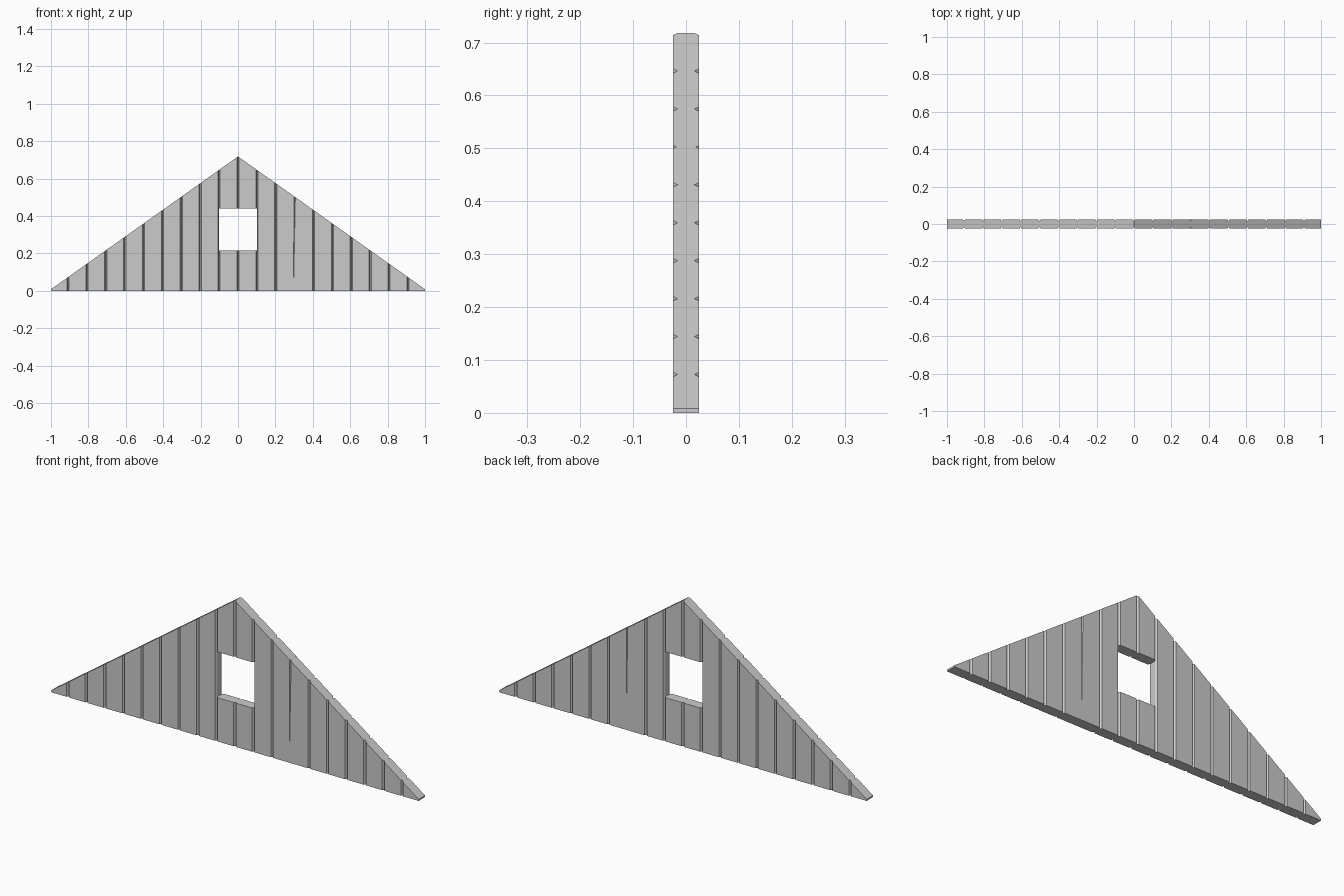
import bpy, bmesh

if "Cube" in bpy.data.objects:
    bpy.data.objects.remove(bpy.data.objects["Cube"])

HALF_T = 0.025      # half wall thickness
PEAK = 0.715
EAVE = 0.008
PITCH = 0.101       # board spacing
GROOVE_W = 0.006    # half groove width
GROOVE_D = 0.0095


def loft(bm, ring_a, ring_b):
    """Close a solid between two matching rings."""
    a = [bm.verts.new(p) for p in ring_a]
    b = [bm.verts.new(p) for p in ring_b]
    n = len(a)
    faces = [bm.faces.new(a), bm.faces.new(b[::-1])]
    for i in range(n):
        j = (i + 1) % n
        faces.append(bm.faces.new((a[j], a[i], b[i], b[j])))
    bmesh.ops.recalc_face_normals(bm, faces=faces)


def make_object(name, bm):
    mesh = bpy.data.meshes.new(name)
    bm.to_mesh(mesh)
    bm.free()
    obj = bpy.data.objects.new(name, mesh)
    bpy.context.collection.objects.link(obj)
    return obj


def slab(name, outline, half):
    bm = bmesh.new()
    loft(bm, [(x, -half, z) for x, z in outline], [(x, half, z) for x, z in outline])
    return make_object(name, bm)


def v_ring(x, side, half_w, depth, z):
    """Triangular groove section, opened a little beyond the wall face."""
    out = 0.005
    w = half_w * (1 + out / depth)
    return [(x - w, side * (HALF_T + out), z),
            (x + w, side * (HALF_T + out), z),
            (x, side * (HALF_T - depth), z)]


# gable wall
gable = slab("gable_wall", [(-1, 0), (1, 0), (1, EAVE), (0, PEAK + 0.003), (-1, EAVE)], HALF_T)

# window opening
w = PITCH
window = slab("window_cutter", [(-w, 0.215), (w, 0.215), (w, 0.44), (-w, 0.44)], 0.1)

# board grooves on both faces; one of them tapers out before the bottom
bm = bmesh.new()
for side in (-1, 1):
    for i in range(-9, 10):
        x = i * PITCH
        if i == 3:
            tip = 0.298 if side < 0 else 0.307
            loft(bm, v_ring(tip, side, 0.0003, 0.001, 0.07),
                 v_ring(x, side, 0.0045, 0.008, 0.55))
        else:
            loft(bm, v_ring(x, side, GROOVE_W, GROOVE_D, -0.1),
                 v_ring(x, side, GROOVE_W, GROOVE_D, 0.9))
grooves = make_object("groove_cutter", bm)

# cut and bake
for cutter in (grooves, window):
    cutter.hide_render = True
    mod = gable.modifiers.new(cutter.name, "BOOLEAN")
    mod.operation = "DIFFERENCE"
    mod.solver = "EXACT"
    mod.object = cutter
graph = bpy.context.evaluated_depsgraph_get()
result = bpy.data.meshes.new_from_object(gable.evaluated_get(graph))
gable.modifiers.clear()
gable.data = result
for cutter in (grooves, window):
    bpy.data.objects.remove(cutter)
